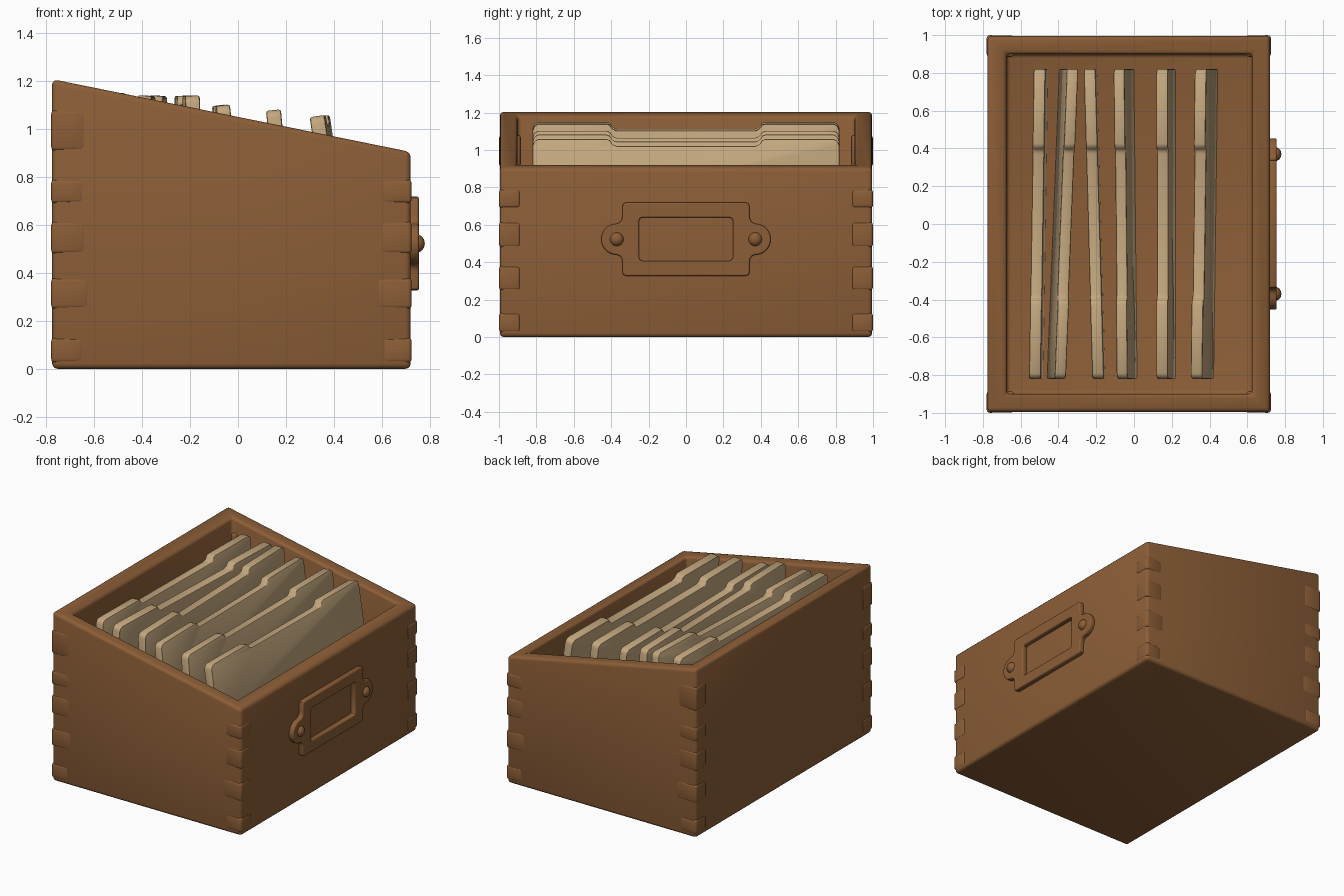
import bpy, bmesh, math

if "Cube" in bpy.data.objects:
    bpy.data.objects.remove(bpy.data.objects["Cube"])

def material(name, col):
    m = bpy.data.materials.new(name)
    m.diffuse_color = (*col, 1)
    m.use_nodes = True
    m.node_tree.nodes["Principled BSDF"].inputs["Base Color"].default_value = m.diffuse_color
    return m

WOOD = material("brown_wood", (0.262, 0.112, 0.038))
PAPER = material("tan_card", (0.55, 0.39, 0.21))

def finish(ob, mat, bevel=0, segs=3):
    """Material, optional rounded edges and smooth shading."""
    ob.data.materials.clear()
    ob.data.materials.append(mat)
    bpy.ops.object.select_all(action='DESELECT')
    bpy.context.view_layer.objects.active = ob
    ob.select_set(True)
    if bevel:
        b = ob.modifiers.new("round", 'BEVEL')
        b.width, b.segments = bevel, segs
        b.limit_method, b.angle_limit = 'ANGLE', math.radians(40)
        bpy.ops.object.modifier_apply(modifier=b.name)
    bpy.ops.object.shade_smooth_by_angle(angle=math.radians(40))
    return ob

def from_bmesh(bm, name):
    bmesh.ops.recalc_face_normals(bm, faces=bm.faces)
    me = bpy.data.meshes.new(name)
    bm.to_mesh(me)
    bm.free()
    ob = bpy.data.objects.new(name, me)
    bpy.context.collection.objects.link(ob)
    return ob

X0, X1, FLOOR = -0.78, 0.725, 0.65

def rim(x):
    return 1.21 - 0.203 * (x - X0)

# box body: sloping outer shell with an open well
bm = bmesh.new()
def ring(xa, xb, y, z):
    return [bm.verts.new((x, s * y, z(x))) for x, s in ((xa, -1), (xb, -1), (xb, 1), (xa, 1))]
rings = [ring(X0 + .004, X1 - .004, 0.995, lambda x: 0),
         ring(X0 + .004, X1 - .004, 0.995, rim),
         ring(-0.675, 0.625, 0.9, rim),
         ring(-0.675, 0.625, 0.9, lambda x: FLOOR)]
for a, b in zip(rings, rings[1:]):
    for i in range(4):
        j = (i + 1) % 4
        bm.faces.new((a[i], a[j], b[j], b[i]))
bm.faces.new(rings[0])
bm.faces.new(rings[-1])
finish(from_bmesh(bm, "box_body"), WOOD, 0.022)

# finger joints wrapping the four corners: z bottom, z top, width in x
FINGERS = [(0.025, 0.13, 0.135), (0.25, 0.38, 0.16), (0.48, 0.615, 0.145), (0.69, 0.79, 0.14)]
def finger(sx, sy, z0, z1, w):
    d = 0.115
    x = X0 + w / 2 if sx < 0 else X1 - w / 2
    bm = bmesh.new()
    bmesh.ops.create_cube(bm, size=1)
    for v in bm.verts:
        v.co = (x + v.co.x * w, sy * (1 - d / 2) + v.co.y * d, (z0 + z1) / 2 + v.co.z * (z1 - z0))
        # the hidden inner corner sinks into the wall
        if (v.co.x - x) * sx < 0:
            v.co.y -= sy * 0.004 * (abs(v.co.y) > 0.95)
    finish(from_bmesh(bm, "finger_joint"), WOOD, 0.016)
for sy in (-1, 1):
    for z0, z1, w in FINGERS:
        finger(-1, sy, z0, z1, w)
        finger(1, sy, z0, z1, w - 0.01)
    finger(-1, sy, 0.91, 1.08, 0.145)

# label holder: eared frame with a window
def spline(cu, pts):
    s = cu.splines.new('POLY')
    s.points.add(len(pts) - 1)
    for p, (a, b) in zip(s.points, pts):
        p.co = (a, b, 0, 1)
    s.use_cyclic_u = True

def mirrored(q):
    """Repeat a first-quadrant outline in all four quadrants."""
    half = q + [(-a, b) for a, b in reversed(q)]
    pts = half + [(a, -b) for a, b in reversed(half)]
    return [p for i, p in enumerate(pts) if math.dist(p, pts[i - 1]) > 1e-4]

ear = [(0.37 + 0.083 * math.cos(math.radians(t)), 0.083 * math.sin(math.radians(t))) for t in range(0, 91, 10)]
outline = ear + [(0.353, 0.09), (0.343, 0.105), (0.34, 0.125), (0.34, 0.175), (0.335, 0.19), (0.32, 0.196)]
window = [(0.25, 0.1), (0.245, 0.111), (0.233, 0.116)]
cu = bpy.data.curves.new("label_holder", 'CURVE')
cu.dimensions, cu.fill_mode = '2D', 'BOTH'
spline(cu, mirrored(outline))
spline(cu, mirrored(window))
cu.extrude, cu.bevel_depth, cu.bevel_resolution, cu.offset = 0.012, 0.008, 2, -0.008
plate = bpy.data.objects.new("label_holder", cu)
bpy.context.collection.objects.link(plate)
plate.location = (0.735, 0, 0.523)
plate.rotation_euler = (math.pi / 2, 0, math.pi / 2)
bpy.context.view_layer.objects.active = plate
plate.select_set(True)
bpy.ops.object.convert(target='MESH')
finish(bpy.context.object, WOOD)

# label holder rivets
for s in (-1, 1):
    bpy.ops.mesh.primitive_uv_sphere_add(segments=24, ring_count=12, location=(0.748, s * 0.37, 0.523))
    ob = bpy.context.object
    ob.name = "rivet"
    ob.scale = (0.032, 0.037, 0.037)
    finish(ob, WOOD)

# divider cards: x at back end, x at front end, thickness, top z, lean of the foot
CARDS = [(-0.50, -0.525, 0.062, 1.15, 0.012), (-0.325, -0.39, 0.06, 1.14, -0.04),
         (-0.235, -0.19, 0.062, 1.14, 0.006), (-0.08, -0.063, 0.058, 1.10, 0.05),
         (0.148, 0.148, 0.062, 1.08, 0.04), (0.352, 0.33, 0.062, 1.055, 0.06)]
HALF = [(0.82, None), (0.82, -0.035), (0.812, -0.012), (0.79, 0), (0.425, 0), (0.407, -0.006),
        (0.392, -0.03), (0.37, -0.037)]
for back, front, t, top, lean in CARDS:
    bm = bmesh.new()
    prof = [(y, FLOOR - 0.01 if d is None else top + d) for y, d in HALF]
    prof += [(-y, z) for y, z in reversed(prof)]
    sides = []
    for k in (-0.5, 0.5):
        vs = []
        for y, z in prof:
            x = front + (back - front) * (y + 0.82) / 1.64
            down = (top - z) / (top - FLOOR)
            vs.append(bm.verts.new((x + k * t + lean * down, y, z - k * t * lean / 0.4 * -1)))
        bm.faces.new(vs)
        sides.append(vs)
    n = len(prof)
    for i in range(n):
        j = (i + 1) % n
        bm.faces.new((sides[0][i], sides[0][j], sides[1][j], sides[1][i]))
    finish(from_bmesh(bm, "divider_card"), PAPER, 0.009, 2)
